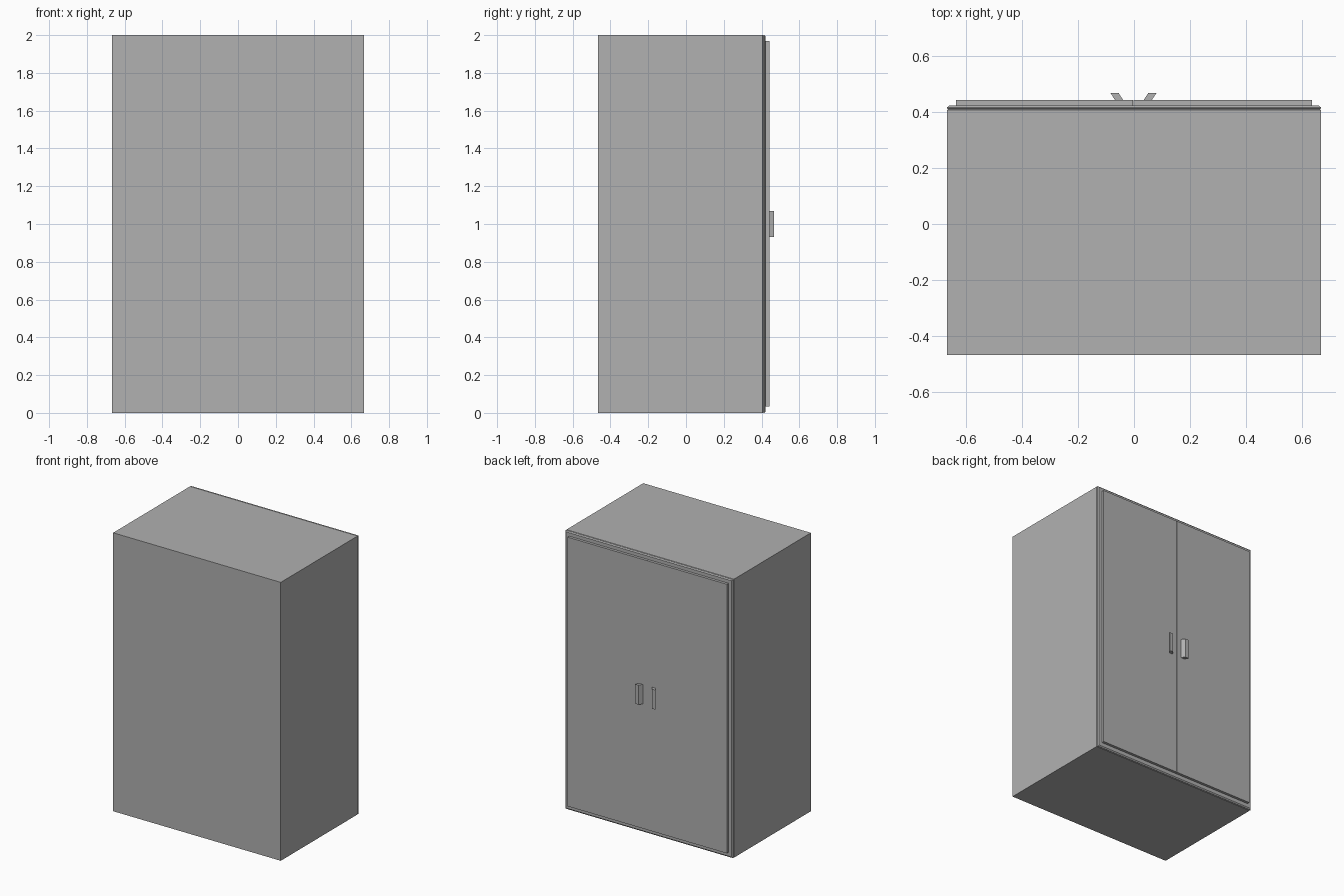
import bpy, bmesh

if "Cube" in bpy.data.objects:
    bpy.data.objects.remove(bpy.data.objects["Cube"])

# Mid grey paint shared by every part
paint = bpy.data.materials.new("grey_paint")
paint.diffuse_color = (0.44, 0.44, 0.44, 1)
paint.use_nodes = True
paint.node_tree.nodes["Principled BSDF"].inputs["Base Color"].default_value = paint.diffuse_color


def loft(name, sections):
    """Closed solid skinned through a list of equal-length point loops."""
    bm = bmesh.new()
    rings = [[bm.verts.new(p) for p in s] for s in sections]
    n = len(rings[0])
    for a, b in zip(rings, rings[1:]):
        for i in range(n):
            j = (i + 1) % n
            bm.faces.new((a[i], a[j], b[j], b[i]))
    bm.faces.new(rings[0])
    bm.faces.new(rings[-1])
    bmesh.ops.recalc_face_normals(bm, faces=bm.faces)
    mesh = bpy.data.meshes.new(name)
    bm.to_mesh(mesh)
    bm.free()
    mesh.materials.append(paint)
    obj = bpy.data.objects.new(name, mesh)
    bpy.context.collection.objects.link(obj)
    return obj


def rect(x0, x1, z0, z1, y, inset=0.0):
    x0, x1, z0, z1 = x0 + inset, x1 - inset, z0 + inset, z1 - inset
    return [(x0, y, z0), (x1, y, z0), (x1, y, z1), (x0, y, z1)]


# Cabinet body with a shallow groove and a chamfered rim on the door side
W, H = 0.666, 2.0
rim = [(-0.466, 0), (0.406, 0), (0.408, 0.003), (0.410, 0.003),
       (0.412, 0), (0.416, 0), (0.422, 0.008)]
loft("cabinet_body", [rect(-W, W, 0, H, y, i) for y, i in rim])

MID = -0.003  # the door seam sits a hair off centre
for side, s in (("left", -1), ("right", 1)):
    # Door slab, leaving a thin seam in the middle
    x0, x1 = sorted((MID + s * 0.001, s * 0.634))
    loft(side + "_door", [rect(x0, x1, 0.035, 1.968, y) for y in (0.422, 0.441)])

    # Slanted handle: parallelogram section leaning outwards
    section = [(0.036, 0.441), (0.065, 0.441), (0.082, 0.467), (0.053, 0.467)]
    loft(side + "_handle",
         [[(-0.002 + s * x, y, z) for x, y in section] for z in (0.93, 1.07)])
